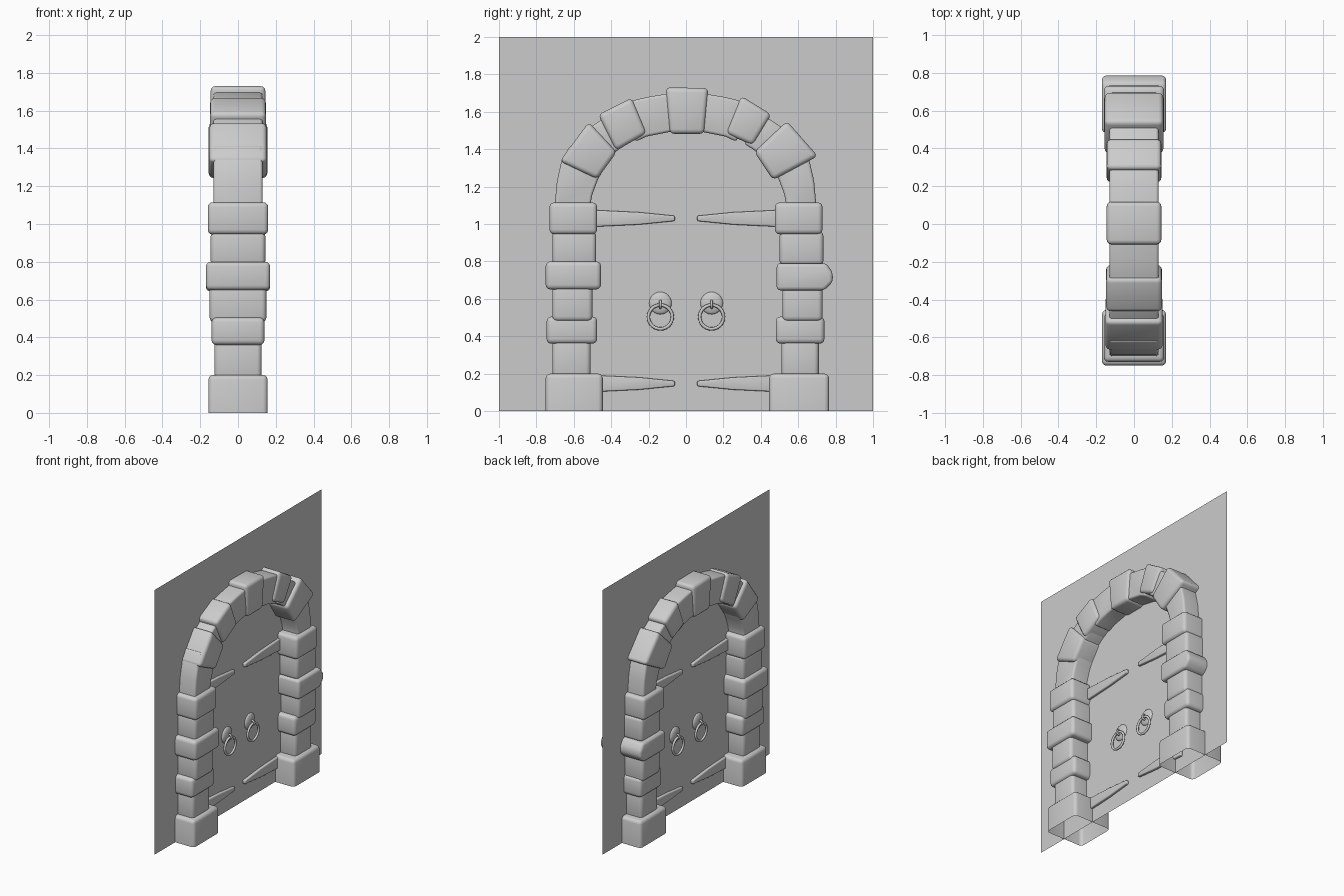
import bpy, bmesh, math
from mathutils import Matrix, Vector

if "Cube" in bpy.data.objects:
    bpy.data.objects.remove(bpy.data.objects["Cube"])


def finish(name, bm, angle=40):
    bmesh.ops.recalc_face_normals(bm, faces=bm.faces)
    me = bpy.data.meshes.new(name)
    bm.to_mesh(me)
    bm.free()
    ob = bpy.data.objects.new(name, me)
    bpy.context.collection.objects.link(ob)
    bpy.ops.object.select_all(action='DESELECT')
    ob.select_set(True)
    bpy.context.view_layer.objects.active = ob
    bpy.ops.object.shade_smooth_by_angle(angle=math.radians(angle))
    return ob


def prism(name, outline, half, bevel=0.025, cut_floor=False):
    """Rounded block: a (y, z) outline extruded from x = -half to +half."""
    bm = bmesh.new()
    a = [bm.verts.new((-half, y, z)) for y, z in outline]
    b = [bm.verts.new((half, y, z)) for y, z in outline]
    bm.faces.new(a)
    bm.faces.new(b[::-1])
    n = len(a)
    for i in range(n):
        j = (i + 1) % n
        bm.faces.new((a[i], b[i], b[j], a[j]))
    bmesh.ops.recalc_face_normals(bm, faces=bm.faces)
    sharp = [e for e in bm.edges if e.calc_face_angle() > 0.5]
    bmesh.ops.bevel(bm, geom=sharp, offset=bevel, segments=3, profile=0.5,
                    affect='EDGES', clamp_overlap=True)
    if cut_floor:
        bmesh.ops.bisect_plane(bm, geom=bm.verts[:] + bm.edges[:] + bm.faces[:],
                               plane_co=(0, 0, 0), plane_no=(0, 0, 1), clear_inner=True)
    return finish(name, bm)


# Door panel
bm = bmesh.new()
bm.faces.new([bm.verts.new(p) for p in ((0, -1, 0), (0, 1, 0), (0, 1, 2), (0, -1, 2))])
finish("door_panel", bm)

# Column stones: z low, z high, half depth, left y range, right y range
rows = [
    (-0.10, 0.20, 0.157, (-0.75, -0.445), (0.445, 0.765)),
    (0.17, 0.39, 0.125, (-0.715, -0.51), (0.51, 0.71)),
    (0.36, 0.505, 0.14, (-0.745, -0.475), (0.48, 0.74)),
    (0.48, 0.68, 0.15, (-0.715, -0.50), (0.515, 0.73)),
    (0.65, 0.80, 0.17, (-0.75, -0.455), None),
    (0.78, 0.96, 0.145, (-0.715, -0.48), (0.50, 0.735)),
    (0.945, 1.115, 0.16, (-0.73, -0.475), (0.475, 0.73)),
]
for i, (z0, z1, half, *sides) in enumerate(rows):
    for side, rng in zip(("left", "right"), sides):
        if rng:
            y0, y1 = rng
            prism(f"column_stone_{side}_{i}", [(y0, z0), (y1, z0), (y1, z1), (y0, z1)],
                  half, cut_floor=(i == 0))
# Chipped stone on the right column
prism("column_stone_right_4", [(0.485, 0.645), (0.74, 0.645), (0.785, 0.69),
                               (0.785, 0.74), (0.75, 0.79), (0.485, 0.79)], 0.17, 0.02)

# Large arch stones
prism("keystone", [(-0.11, 1.73), (0.12, 1.727), (0.098, 1.482), (-0.088, 1.482)], 0.145)
prism("arch_stone_left_high", [(-0.47, 1.585), (-0.29, 1.675), (-0.21, 1.485), (-0.375, 1.392)], 0.148)
prism("arch_stone_left_low", [(-0.675, 1.335), (-0.52, 1.545), (-0.37, 1.385), (-0.475, 1.24)], 0.152)
prism("arch_stone_right_high", [(0.295, 1.685), (0.457, 1.585), (0.357, 1.42), (0.213, 1.485)], 0.145)
prism("arch_stone_right_low", [(0.54, 1.55), (0.705, 1.363), (0.465, 1.235), (0.365, 1.385)], 0.155)

# Recessed filler stones between them, shared by both sides
for s, side in ((-1, "left"), (1, "right")):
    def flip(pts):
        return [(s * y, z) for y, z in pts]
    prism(f"filler_{side}_top", flip([(0.05, 1.70), (0.11, 1.695), (0.20, 1.68), (0.33, 1.65),
                                      (0.27, 1.44), (0.21, 1.468), (0.09, 1.492), (0.05, 1.495)]), 0.13, 0.015)
    prism(f"filler_{side}_middle", flip([(0.41, 1.58), (0.455, 1.555), (0.56, 1.485),
                                         (0.42, 1.35), (0.36, 1.398), (0.31, 1.43)]), 0.13, 0.015)
    o, n = (0.70, 0.48 + 0.03) if s < 0 else (0.695, 0.535)
    prism(f"filler_{side}_low", flip([(o, 1.08), (o, 1.12), (o - 0.01, 1.23), (o - 0.035, 1.34), (o - 0.08, 1.42),
                                      (n - 0.08, 1.31), (n - 0.04, 1.24), (n - 0.01, 1.16),
                                      (n, 1.11), (n, 1.08)]), 0.13, 0.015)

    # Tapered strap hinges, showing on both faces of the door
    for z, level in ((1.03, "upper"), (0.147, "lower")):
        prism(f"hinge_{side}_{level}", flip([(0.52, z - 0.046), (0.52, z + 0.046), (0.25, z + 0.033),
                                             (0.06, z + 0.014), (0.06, z - 0.014), (0.25, z - 0.033)]),
              0.02, 0.007)

    # Ring handles: domed plate, staple and ring on each face
    for f, face in ((-1, "back"), (1, "front")):
        y = s * 0.137
        bm = bmesh.new()
        bmesh.ops.create_uvsphere(bm, u_segments=24, v_segments=12, radius=1,
                                  matrix=Matrix.Translation((0, y, 0.577)) @ Matrix.Diagonal((0.02, 0.06, 0.06, 1)))
        bmesh.ops.bisect_plane(bm, geom=bm.verts[:] + bm.edges[:] + bm.faces[:], plane_co=(0, 0, 0),
                               plane_no=(f, 0, 0), clear_inner=True)
        finish(f"handle_plate_{side}_{face}", bm)
        for part, x, z, major, minor, axis in (("ring", 0.03, 0.503, 0.064, 0.009, 'Y'),
                                               ("staple", 0.022, 0.570, 0.018, 0.007, 'X')):
            rot = (0, math.pi / 2, 0) if axis == 'Y' else (math.pi / 2, 0, 0)
            bpy.ops.mesh.primitive_torus_add(location=(f * x, y, z), rotation=rot,
                                             major_radius=major, minor_radius=minor,
                                             major_segments=28, minor_segments=8)
            bpy.context.object.name = f"handle_{part}_{side}_{face}"
            bpy.ops.object.shade_smooth_by_angle(angle=math.radians(60))
